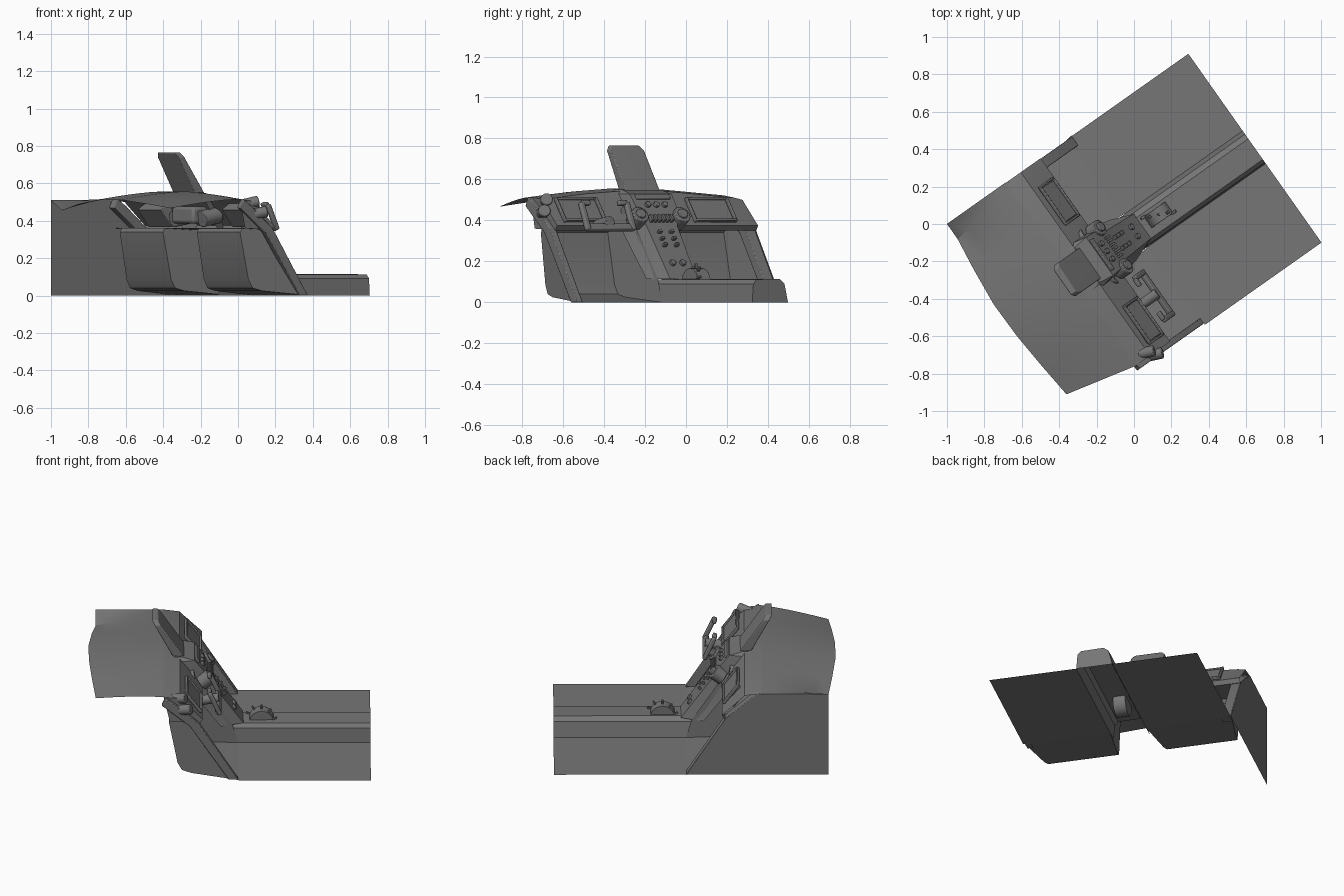
import bpy, bmesh, math
from mathutils import Matrix, Vector

cube = bpy.data.objects.get("Cube")
if cube:
    bpy.data.objects.remove(cube)

# Local frame: x runs rearward along the cabin, y across it; the whole is turned in plan
TURN = Matrix.Rotation(math.radians(35.2), 4, 'Z')
MID = -0.035          # centre line of the cabin
BASE = 0.107          # half width of the tunnel foot
SLOPE = -math.atan2(0.6, 0.8)   # tilt of the dashboard face

grey = bpy.data.materials.new("cabin_grey")
grey.use_nodes = True
tone = (0.18, 0.18, 0.18, 1)
grey.diffuse_color = tone
grey.node_tree.nodes["Principled BSDF"].inputs["Base Color"].default_value = tone


def finish(name, bm, bevel=0.0, smooth=30):
    bmesh.ops.recalc_face_normals(bm, faces=bm.faces)
    bm.transform(TURN)
    mesh = bpy.data.meshes.new(name)
    bm.to_mesh(mesh)
    bm.free()
    mesh.materials.append(grey)
    obj = bpy.data.objects.new(name, mesh)
    bpy.context.collection.objects.link(obj)
    if bevel:
        mod = obj.modifiers.new("soft_edges", 'BEVEL')
        mod.width, mod.segments = bevel, 2
    bpy.ops.object.select_all(action='DESELECT')
    obj.select_set(True)
    bpy.context.view_layer.objects.active = obj
    bpy.ops.object.shade_smooth_by_angle(angle=math.radians(smooth))


def loft(name, rows, closed=False, caps=False, bevel=0.0):
    """Skin a grid of point rows."""
    bm = bmesh.new()
    grid = [[bm.verts.new(p) for p in row] for row in rows]
    n = len(rows[0])
    for r, s in zip(grid, grid[1:]):
        for i in range(n if closed else n - 1):
            j = (i + 1) % n
            bm.faces.new((r[i], r[j], s[j], s[i]))
    if caps:
        bm.faces.new(grid[0])
        bm.faces.new(grid[-1])
    finish(name, bm, bevel)


def sheet(name, points):
    bm = bmesh.new()
    bm.faces.new([bm.verts.new(p) for p in points])
    finish(name, bm)


def plate(name, profile, y0, y1, bevel=0.0):
    """Side profile given thickness across the cabin."""
    rows = [[(x, y, z) for x, z in profile] for y in (y0, y1)]
    loft(name, rows, closed=True, caps=True, bevel=bevel)


def box(name, loc, size, tilt=0.0, bevel=0.004):
    bm = bmesh.new()
    bmesh.ops.create_cube(bm, size=1)
    bm.transform(Matrix.Translation(loc) @ Matrix.Rotation(tilt, 4, 'Y')
                 @ Matrix.Diagonal((*size, 1)))
    finish(name, bm, bevel)


def disc(name, loc, radius, depth, axis=(0.8, 0, 0.6), sides=20, bevel=0.004):
    bm = bmesh.new()
    bmesh.ops.create_cone(bm, cap_ends=True, segments=sides, radius1=radius,
                          radius2=radius, depth=depth)
    turn = Vector((0, 0, 1)).rotation_difference(Vector(axis)).to_matrix().to_4x4()
    bm.transform(Matrix.Translation(loc) @ turn)
    finish(name, bm, bevel)


# Floor on both sides of the tunnel
for name, y0, y1 in (("floor_a", -0.659, MID - BASE), ("floor_b", MID + BASE, 0.576)):
    sheet(name, [(0, y0, 0), (0.762, y0, 0), (0.762, y1, 0), (0, y1, 0)])

# Central tunnel
section = [(-BASE, 0), (-0.1, 0.09), (-0.08, 0.112),
           (0.055, 0.115), (0.085, 0.092), (BASE, 0)]
tunnel = [[(x, MID + y, z) for y, z in section] for x in (-0.08, 0.762)]
loft("tunnel", tunnel)
sheet("tunnel_end", tunnel[1])

# Footwell shells, with toe boards reaching forward
for side, front in ((-1, -0.4), (1, -0.41)):
    prof = [(0, 0), (front + 0.13, 0.025), (front + 0.075, 0.04),
            (front + 0.05, 0.085), (front, 0.34), (front + 0.015, 0.36)]

    def edge(x, start, end):
        return MID + side * (start + (end - start) * x / front)
    inner = [(x, edge(x, BASE, 0.15), z) for x, z in prof]
    outer = [(x, edge(x, 0.615, 0.55), z) for x, z in prof]
    loft("toe_board", [inner, outer])
    sheet("footwell_outer", outer + [(-0.23, edge(-0.23, 0.615, 0.55), 0.36)])
    sheet("footwell_inner", inner + [(x, edge(x, BASE, 0.15), z)
                                     for x, z in ((-0.19, 0.36), (-0.03, 0.11))])

# Door pillar strips on both sides
pillar = [(0, 0), (-0.23, 0.36), (-0.37, 0.48), (-0.42, 0.515),
          (-0.44, 0.47), (-0.28, 0.34), (-0.055, 0.0)]
plate("pillar_b", pillar, 0.515, 0.573, 0.004)
plate("pillar_a", pillar, -0.65, -0.615, 0.004)

# Tall outer side panel
sheet("side_panel", [(x, 0.577, z) for x, z in
                     ((-0.817, 0), (0, 0), (-0.23, 0.36), (-0.42, 0.51), (-0.817, 0.51))])

# Cowl: lip position, lip y, crest y, lip height, crest height
stations = [(-0.817, 0.577, 0.577, 0.51, 0.512), (-0.817, 0.477, 0.53, 0.455, 0.522),
            (-0.84, 0.3, 0.3, 0.488, 0.54), (-0.861, 0.08, 0.08, 0.512, 0.557),
            (-0.857, -0.13, -0.13, 0.512, 0.557), (-0.84, -0.34, -0.36, 0.49, 0.542),
            (-0.82, -0.536, -0.625, 0.467, 0.515)]
cowl = []
for lip, y0, y1, z0, z1 in stations:
    row = []
    for i in range(6):
        t = i / 5
        row.append((lip + (-0.43 - lip) * t, y0 + (y1 - y0) * t,
                    z0 + (z1 - z0) * (1 - (1 - t) ** 1.5)))
    cowl.append(row)
loft("cowl", cowl)

# Dashboard skin, open towards the front, with a sloped face
dash = []
for lip, y0, y1, z0, z1 in stations:
    y = min(y1, 0.575)
    dash.append([(-0.43, y, z1), (-0.335, y, z1 - 0.012), (-0.32, y, z1 - 0.028),
                 (-0.205, y, 0.375), (-0.22, y, 0.35), (-0.395, y, 0.36)])
loft("dashboard", dash)
sheet("dashboard_end", dash[-1])


def on_face(t, y, out=0.0):
    """Point on the dashboard face, t from top to bottom."""
    return (-0.32 + 0.115 * t + 0.8 * out, y, 0.52 - 0.145 * t + 0.6 * out)


# Framed instrument panels, their cases showing behind the skin
for name, y in (("main_display", -0.45), ("side_display", 0.33)):
    box(name + "_case", on_face(0.5, y, -0.025), (0.07, 0.22, 0.12), SLOPE)
    for s in (-1, 1):
        box(name + "_rail", on_face(0.5 + s * 0.36, y, 0.008), (0.02, 0.24, 0.012), SLOPE)
        box(name + "_post", on_face(0.5, y + s * 0.12, 0.008), (0.02, 0.012, 0.145), SLOPE)

# Centre stack sloping down into the tunnel, sides flaring forward
stack = []
for x, z, half, back, flare in ((-0.33, 0.55, 0.115, 0.06, 0.01),
                                (-0.25, 0.53, 0.125, 0.1, 0.02),
                                (-0.18, 0.44, 0.12, 0.13, 0.03),
                                (-0.155, 0.375, 0.092, 0.13, 0.07),
                                (0.03, 0.113, 0.08, 0.13, 0.05)):
    stack.append([(x - back, MID - half - flare, z), (x, MID - half, z),
                  (x, MID + half, z), (x - back, MID + half + flare, z)])
loft("centre_stack", stack)
box("duct_housing", (-0.34, MID, 0.43), (0.1, 0.2, 0.09), bevel=0.015)

# Round air vents flanking the stack
for s in (-1, 1):
    disc("vent_ring", (-0.185, MID + s * 0.125, 0.41), 0.045, 0.07)
    disc("vent_hub", (-0.155, MID + s * 0.125, 0.432), 0.026, 0.02)
    disc("vent_duct", (-0.3, MID + s * 0.13, 0.42), 0.045, 0.11, (1, 0, 0.2))

# Stack controls
box("stack_screen", (-0.235, MID, 0.515), (0.016, 0.2, 0.03), SLOPE)
for i in (-1, 0, 1):
    disc("dial", (-0.205, MID + i * 0.05, 0.475), 0.015, 0.025, sides=16, bevel=0.002)
for i in range(6):
    box("switch", (-0.16, MID - 0.06 + i * 0.024, 0.41), (0.025, 0.014, 0.035), SLOPE, 0.002)
for i in range(3):
    for s in (-1, 1):
        box("toggle", (-0.122 + i * 0.022, MID + s * 0.035, 0.345 - i * 0.032),
            (0.02, 0.022, 0.012), SLOPE, 0.002)
for s in (-1, 1):
    disc("lower_dial", (-0.022, MID + s * 0.03, 0.192), 0.016, 0.022, sides=16, bevel=0.002)

# Lever quadrant on the tunnel
disc("lever_quadrant", (0.135, MID, 0.095), 0.072, 0.075, (0, 1, 0), 24, 0.002)
for i in range(5):
    ang = math.radians(20 + i * 35)
    y = MID - 0.036 + i * 0.018
    box("lever", (0.135 + 0.08 * math.cos(ang), y, 0.095 + 0.08 * math.sin(ang)),
        (0.03, 0.014, 0.01), -ang, 0.002)

# Control yoke on its column
disc("yoke_column", (-0.17, -0.375, 0.385), 0.028, 0.12, (1, 0, 0.15))
box("yoke_bar", (-0.115, -0.375, 0.365), (0.026, 0.28, 0.036), SLOPE, 0.006)
for s in (-1, 1):
    box("yoke_grip", (-0.135, -0.375 + s * 0.135, 0.42), (0.026, 0.03, 0.15),
        -0.42, 0.008)
    box("yoke_horn", (-0.165, -0.375 + s * 0.11, 0.485), (0.024, 0.05, 0.025), -0.42, 0.005)

# Raised centre screen leaning away from the seats
tall = [(-0.305, 0.535), (-0.46, 0.765), (-0.495, 0.765), (-0.37, 0.535)]
screen = []
for y, drop in ((-0.1, 0.025), (-0.08, 0), (0.08, 0), (0.1, 0.025)):
    screen.append([(x + (drop * 0.6 if z > 0.7 else 0), MID + y,
                    z - (drop if z > 0.7 else 0)) for x, z in tall])
loft("raised_screen", screen, closed=True, caps=True, bevel=0.004)

# Twin pods at the dashboard end
for x, y, z in ((-0.34, -0.6, 0.495), (-0.31, -0.635, 0.44)):
    disc("end_pod", (x, y, z), 0.03, 0.085, (0.8, -0.35, 0.2), 16, 0.006)
box("pod_bracket", (-0.35, -0.61, 0.46), (0.05, 0.03, 0.09), SLOPE)
